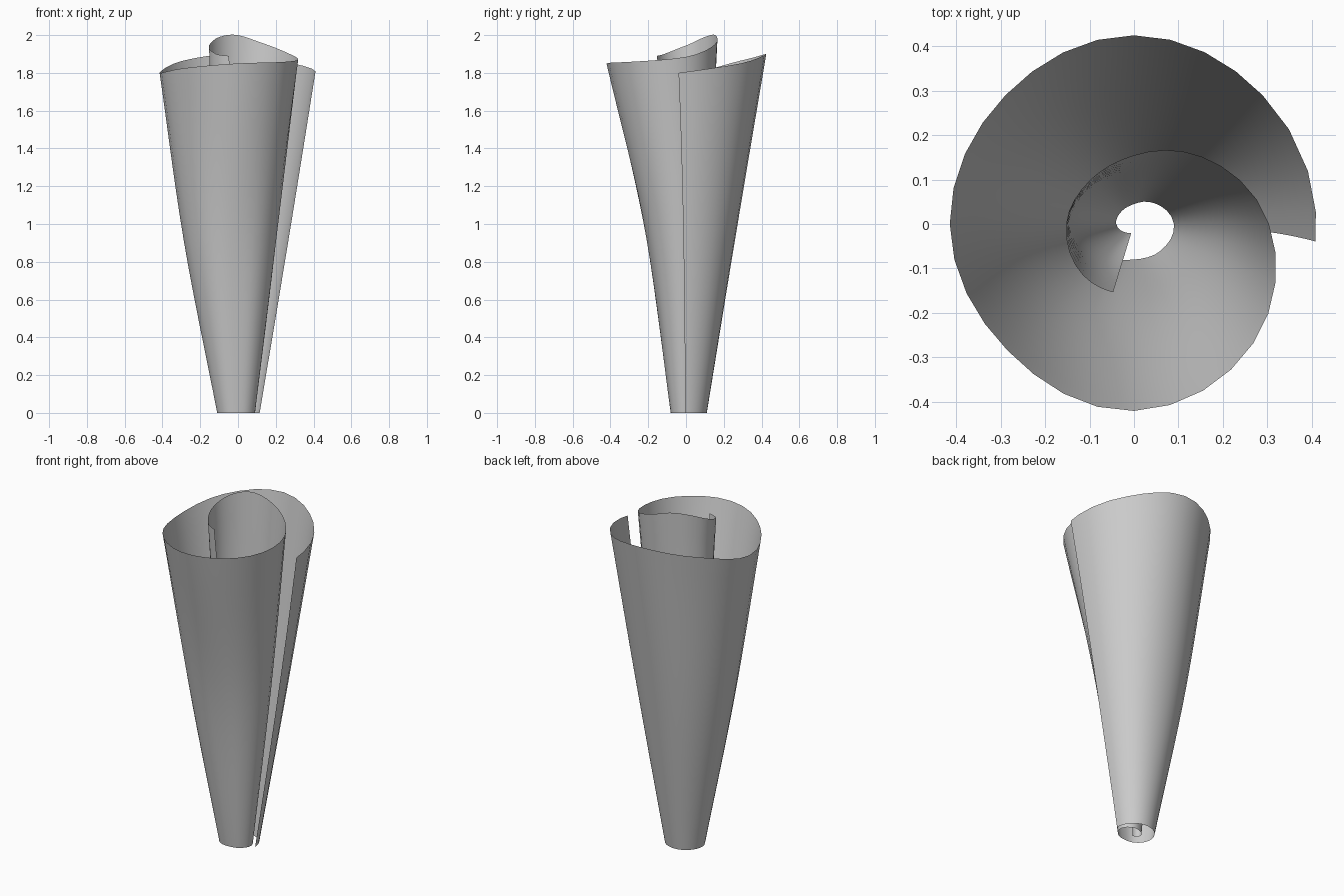
import bpy, bmesh, math

if "Cube" in bpy.data.objects:
    bpy.data.objects.remove(bpy.data.objects["Cube"])

# Spiral keys, outer edge to inner edge: angle, radius at bottom / middle / top, rim height
KEYS = [
    (-2, .115, .265, .411, 1.80), (45, .113, .265, .410, 1.85),
    (90, .110, .265, .425, 1.90), (135, .110, .278, .410, 1.865),
    (180, .110, .285, .415, 1.80), (225, .096, .250, .403, 1.825),
    (270, .080, .205, .421, 1.85), (315, .085, .205, .380, 1.86),
    (360, .090, .205, .304, 1.885), (405, .066, .150, .215, 1.95),
    (450, .045, .110, .155, 2.00), (495, .040, .115, .140, 1.99),
    (540, .040, .130, .153, 1.945), (585, .027, .100, .163, 1.90),
    (613, .021, .072, .161, 1.89),
]
STEPS, ROWS = 4, 16


def catmull(a, b, c, d, t):
    return 0.5 * (2 * b + (c - a) * t + (2 * a - 5 * b + 4 * c - d) * t * t
                  + (3 * b - a - 3 * c + d) * t ** 3)


def sample(u):
    """Smoothly interpolated key values at a fractional key index."""
    last = len(KEYS) - 1
    i = min(int(u), last - 1)
    p = [KEYS[max(0, min(last, i + k))] for k in (-1, 0, 1, 2)]
    return [catmull(*q, u - i) for q in zip(*p)]


def radius(r0, r1, r2, v):
    """Side profile: a soft bend at mid height between two straight runs."""
    if v < 0.5:
        return catmull(2 * r0 - r1, r0, r1, r2, v * 2)
    return catmull(r0, r1, r2, 2 * r2 - r1, v * 2 - 1)


# Rolled sheet: columns follow the spiral, rows climb from base to rim
bm = bmesh.new()
columns = []
for n in range((len(KEYS) - 1) * STEPS + 1):
    angle, r0, r1, r2, height = sample(n / STEPS)
    col = []
    for j in range(ROWS + 1):
        v = j / ROWS
        r = radius(r0, r1, r2, v)
        # the outer edge leans slightly forward near the rim
        lean = -3.5 * v * v * max(0, 1 - n / STEPS)
        a = math.radians(angle + lean)
        col.append(bm.verts.new((r * math.cos(a), r * math.sin(a), height * v)))
    columns.append(col)
for left, right in zip(columns, columns[1:]):
    for j in range(ROWS):
        bm.faces.new((left[j], right[j], right[j + 1], left[j + 1]))
for f in bm.faces:
    f.smooth = True

mesh = bpy.data.meshes.new("rolled_sheet")
bm.to_mesh(mesh)
bm.free()
sheet = bpy.data.objects.new("rolled_sheet", mesh)
bpy.context.collection.objects.link(sheet)
